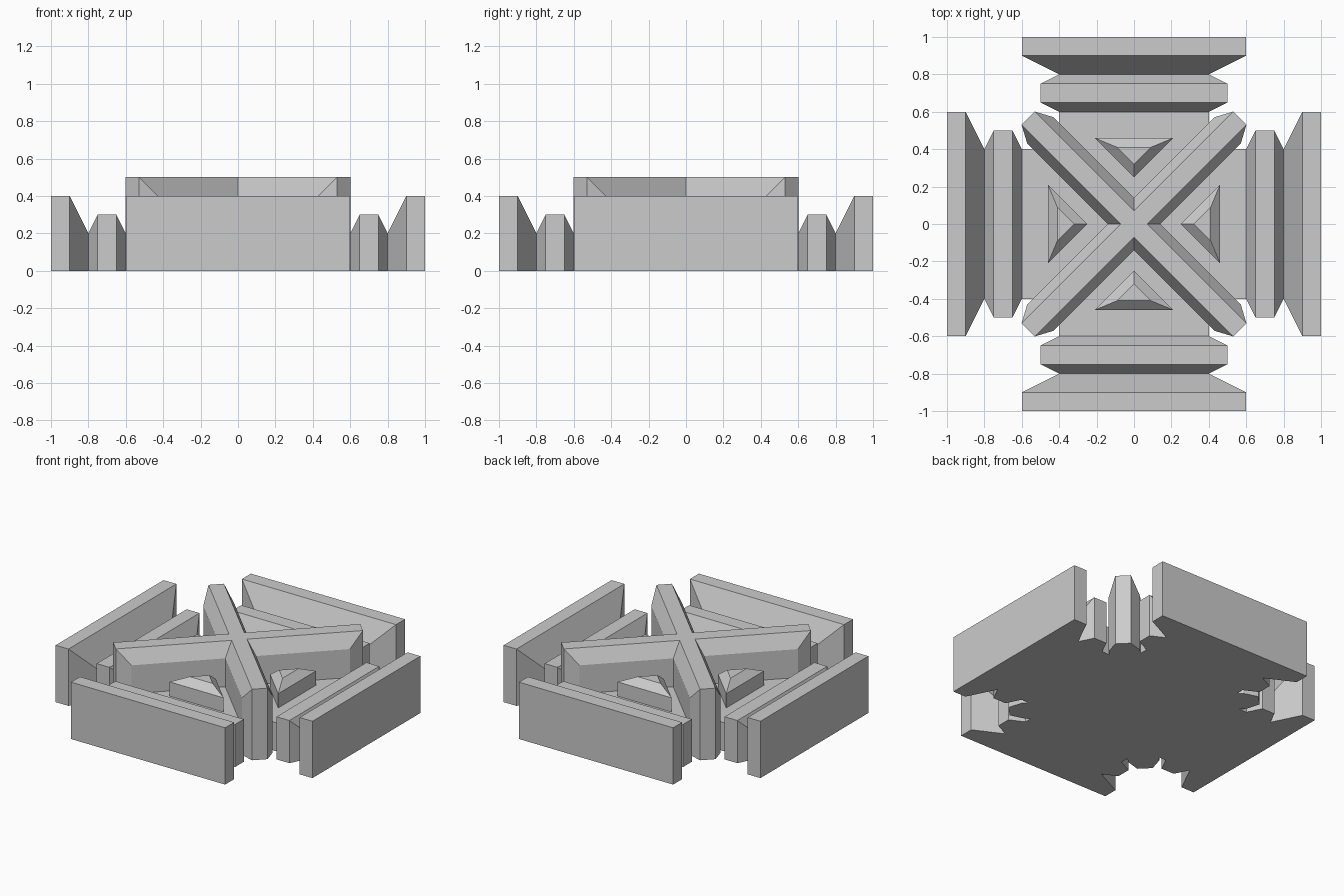
import bpy, bmesh, math
from mathutils import Matrix, Vector

if "Cube" in bpy.data.objects:
    bpy.data.objects.remove(bpy.data.objects["Cube"])


def loft(bm, rings, spin, cap_first=False, cap_last=True):
    """Bridge rings of points with quads, rotated about z by spin."""
    rot = Matrix.Rotation(spin, 3, 'Z')
    vs = [[bm.verts.new(rot @ Vector(p)) for p in ring] for ring in rings]
    n = len(vs[0])
    for a, b in zip(vs, vs[1:]):
        for i in range(n):
            j = (i + 1) % n
            bm.faces.new((a[i], a[j], b[j], b[i]))
    if cap_first:
        bm.faces.new(vs[0])
    if cap_last:
        bm.faces.new(vs[-1])


def square(bm, r, z):
    bm.faces.new([bm.verts.new(p) for p in ((r, r, z), (-r, r, z), (-r, -r, z), (r, -r, z))])


def finish(bm, name):
    bmesh.ops.remove_doubles(bm, verts=bm.verts, dist=1e-4)
    bmesh.ops.dissolve_degenerate(bm, edges=bm.edges, dist=1e-5)
    bmesh.ops.dissolve_limit(bm, angle_limit=0.002, verts=bm.verts, edges=bm.edges)
    bmesh.ops.recalc_face_normals(bm, faces=bm.faces)
    mesh = bpy.data.meshes.new(name)
    bm.to_mesh(mesh)
    bm.free()
    bpy.context.collection.objects.link(bpy.data.objects.new(name, mesh))


TURNS = [i * math.pi / 2 for i in range(4)]

# Cross-shaped base: each arm is stepped by (distance, half width, height)
steps = [(0.4, 0.4, 0.2), (0.6, 0.4, 0.2), (0.65, 0.5, 0.3), (0.75, 0.5, 0.3),
         (0.8, 0.4, 0.2), (0.9, 0.6, 0.4), (1.0, 0.6, 0.4)]
bm = bmesh.new()
for t in TURNS:
    loft(bm, [[(d, -w, 0), (d, w, 0), (d, w, h), (d, -w, h)] for d, w, h in steps], t)
square(bm, 0.4, 0)
square(bm, 0.4, 0.2)
finish(bm, "base")

# Diagonal bars: chamfered top edges, tapered ends, mitred at the middle
side = [(-0.1, 0), (-0.1, 0.4), (-0.05, 0.5), (0.05, 0.5), (0.1, 0.4), (0.1, 0)]
inner = [(abs(v), v, z) for v, z in side]
shoulder = [(0.707 if abs(v) > 0.06 else 0.8, v, z) for v, z in side]
bm = bmesh.new()
for t in TURNS:
    loft(bm, [inner, shoulder], t + math.pi / 4, cap_last=False)
    rot = Matrix.Rotation(t + math.pi / 4, 3, 'Z')

    def face(*pts):
        bm.faces.new([bm.verts.new(rot @ Vector(p)) for p in pts])
    # end face, two tapered cheeks and underside of the tip
    face((0.8, -0.05, 0), (0.8, 0.05, 0), (0.8, 0.05, 0.5), (0.8, -0.05, 0.5))
    for s in (-1, 1):
        face((0.707, s * 0.1, 0), (0.8, s * 0.05, 0),
             (0.8, s * 0.05, 0.5), (0.707, s * 0.1, 0.4))
    face((0.707, -0.1, 0), (0.8, -0.05, 0), (0.8, 0.05, 0), (0.707, 0.1, 0))
for r, z in ((0.05, 0.5), (0.1, 0)):
    # centre squares turned 45 degrees to match the bars
    rot = Matrix.Rotation(math.pi / 4, 3, 'Z')
    bm.faces.new([bm.verts.new(rot @ Vector(p))
                  for p in ((r, r, z), (-r, r, z), (-r, -r, z), (r, -r, z))])
finish(bm, "diagonal_bars")

# Triangular studs between the bars, bevelled to a smaller flat top
def triangle(apex, back, half, z):
    return [(apex, 0, z), (back, half, z), (back, -half, z)]


bm = bmesh.new()
for t in TURNS:
    loft(bm, [triangle(0.25, 0.46, 0.21, 0.2), triangle(0.25, 0.46, 0.21, 0.3),
              triangle(0.32, 0.41, 0.09, 0.35)], t, cap_first=True)
finish(bm, "triangular_studs")
